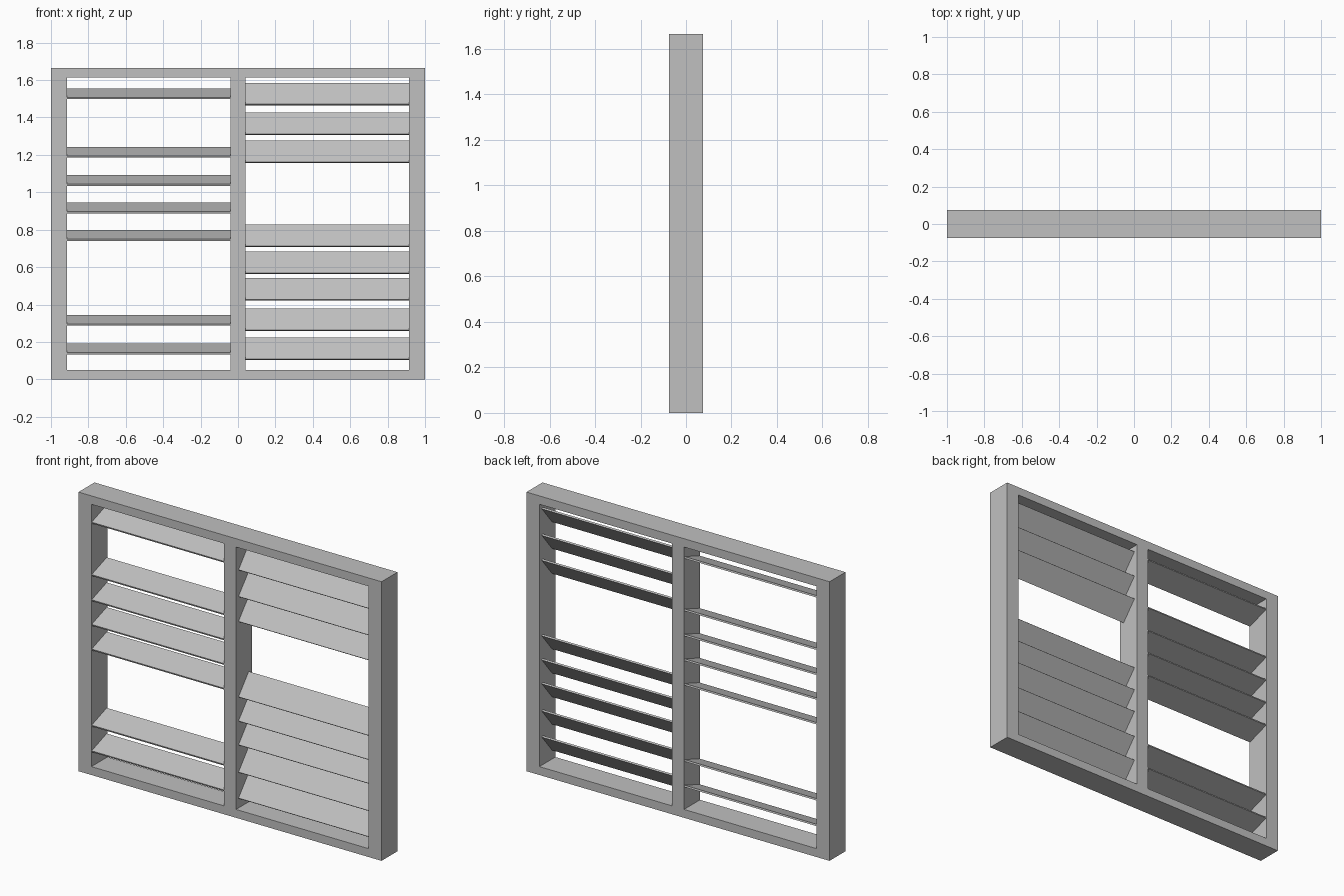
import bpy
import bmesh
from math import radians
from mathutils import Matrix

if "Cube" in bpy.data.objects:
    bpy.data.objects.remove(bpy.data.objects["Cube"], do_unlink=True)

DEPTH = 0.15
HEIGHT = 1.665
STILE_INNER = 0.915
MULLION_HALF = 0.04
RAIL = 0.05

grey = bpy.data.materials.new("plain_grey")
grey.use_nodes = True
grey.diffuse_color = (0.53, 0.53, 0.53, 1)
grey.node_tree.nodes["Principled BSDF"].inputs["Base Color"].default_value = grey.diffuse_color


def add_object(name, bm):
    bmesh.ops.recalc_face_normals(bm, faces=bm.faces)
    mesh = bpy.data.meshes.new(name)
    bm.to_mesh(mesh)
    bm.free()
    mesh.materials.append(grey)
    obj = bpy.data.objects.new(name, mesh)
    bpy.context.collection.objects.link(obj)
    return obj


# Frame: a grid sheet with two openings, extruded through the depth
def build_frame():
    bm = bmesh.new()
    xs = [-1, -STILE_INNER, -MULLION_HALF, MULLION_HALF, STILE_INNER, 1]
    zs = [0, RAIL, HEIGHT - RAIL, HEIGHT]
    grid = [[bm.verts.new((x, -DEPTH / 2, z)) for z in zs] for x in xs]
    for i in range(len(xs) - 1):
        for j in range(len(zs) - 1):
            if j == 1 and i in (1, 3):
                continue
            bm.faces.new((grid[i][j], grid[i + 1][j], grid[i + 1][j + 1], grid[i][j + 1]))
    result = bmesh.ops.extrude_face_region(bm, geom=bm.faces[:], use_keep_orig=True)
    moved = [g for g in result["geom"] if isinstance(g, bmesh.types.BMVert)]
    bmesh.ops.translate(bm, verts=moved, vec=(0, DEPTH, 0))
    # Merge the coplanar cells into clean flat faces
    bmesh.ops.dissolve_limit(bm, angle_limit=radians(1), verts=bm.verts, edges=bm.edges)
    bmesh.ops.triangulate(bm, faces=[f for f in bm.faces if len(f.verts) > 4])
    add_object("window_frame", bm)


# Slat: a thin board whose back edge is tilted upwards
def build_slat(name, x, z, tilt):
    bm = bmesh.new()
    bmesh.ops.create_cube(bm, size=1)
    size = (STILE_INNER - MULLION_HALF, 0.15, 0.01)
    bmesh.ops.scale(bm, verts=bm.verts, vec=size)
    bmesh.ops.rotate(bm, verts=bm.verts, matrix=Matrix.Rotation(radians(tilt), 3, "X"))
    slat = add_object(name, bm)
    slat.location = (x, 0, z)


build_frame()

# Two bays of louvres with some slats missing
bay_x = (STILE_INNER + MULLION_HALF) / 2
bays = {
    "right_slat": (-bay_x, 19, [0.163, 0.316, 0.77, 0.917, 1.064, 1.214, 1.527]),
    "left_slat": (bay_x, 50, [0.163, 0.318, 0.481, 0.623, 0.767, 1.217, 1.366, 1.525]),
}
for name, (x, tilt, heights) in bays.items():
    for number, z in enumerate(heights, 1):
        build_slat(f"{name}_{number}", x, z, tilt)
